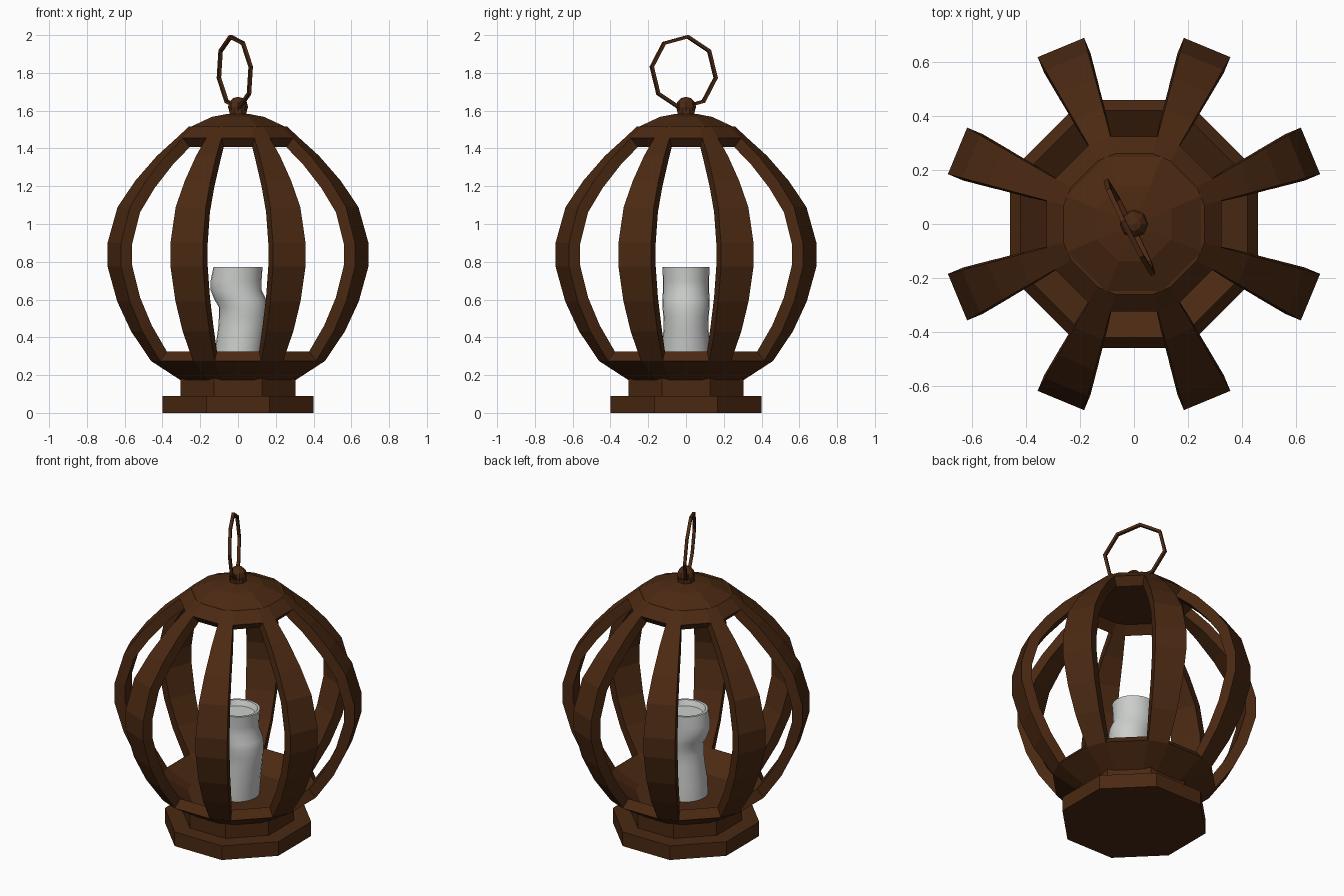
import bpy, bmesh, math
from mathutils import Vector, Matrix

if "Cube" in bpy.data.objects:
    bpy.data.objects.remove(bpy.data.objects["Cube"])


def material(name, rgb):
    m = bpy.data.materials.new(name)
    m.diffuse_color = (*rgb, 1)
    m.use_nodes = True
    m.node_tree.nodes["Principled BSDF"].inputs["Base Color"].default_value = m.diffuse_color
    return m


BROWN = material("dark_brown", (0.07, 0.022, 0.006))
WAX = material("pale_wax", (0.6, 0.615, 0.6))


def finish(name, bm, mat):
    me = bpy.data.meshes.new(name)
    bm.normal_update()
    bm.to_mesh(me)
    bm.free()
    me.materials.append(mat)
    ob = bpy.data.objects.new(name, me)
    bpy.context.collection.objects.link(ob)
    return ob


def skin(rings, keep=lambda row, col: True):
    """Bridge stacked closed rings (bottom to top) and cap both ends."""
    bm = bmesh.new()
    vs = [[bm.verts.new(p) for p in ring] for ring in rings]
    n = len(vs[0])
    for r in range(len(vs) - 1):
        for c in range(n):
            d = (c + 1) % n
            if keep(r, c):
                bm.faces.new((vs[r][c], vs[r][d], vs[r + 1][d], vs[r + 1][c]))
    bm.faces.new(vs[0][::-1])
    bm.faces.new(vs[-1])
    return bm


def ring_at(r, z, angles):
    return [(r * math.cos(a), r * math.sin(a), z) for a in angles]


OCT = [math.radians(22.5 + 45 * k) for k in range(8)]
C = math.cos(math.radians(22.5))  # apothem to corner radius


def octagon(name, profile):
    return finish(name, skin([ring_at(r, z, OCT) for r, z in profile]), BROWN)


# plinth: two octagonal steps
octagon("base_plate", [(.4 / C, 0), (.4 / C, .09)])
octagon("base_step", [(.305 / C, .09), (.305 / C, .19)])

# round cage: wide window panels and narrow ribs alternate, windows left open
angles = [math.radians(45 * k + o) for k in range(8) for o in (15, 30)]
profile = [(.31, .17), (.477, .275), (.586, .432), (.662, .59), (.715, .775),
           (.715, .90), (.66, 1.09), (.562, 1.23), (.445, 1.36), (.337, 1.455),
           (.27, 1.515)]
last = len(profile) - 2
cage = finish("cage", skin([ring_at(r, z, angles) for r, z in profile],
                           lambda row, col: col % 2 == 0 or row in (0, last)), BROWN)
sol = cage.modifiers.new("thickness", 'SOLIDIFY')
sol.thickness = .063
sol.offset = -1
sol.use_even_offset = True

# roof cap and finial
octagon("roof_cap", [(.27, 1.48), (.27, 1.515), (.15, 1.567), (.06, 1.583)])
octagon("finial_neck", [(.05, 1.57), (.05, 1.605), (.035, 1.61)])
bm = bmesh.new()
bmesh.ops.create_uvsphere(bm, u_segments=8, v_segments=6, radius=.053,
                          matrix=Matrix.Translation((0, 0, 1.62)))
finish("finial_ball", bm, BROWN)

# tilted eight-sided hanging ring
u = Vector((-.023, .022, .194)).normalized()
v = Vector((-.088, .177, -.031))
v = (v - u * v.dot(u)).normalized()
w = u.cross(v)
centre = Vector((-.017, -.012, 1.803))
bm = bmesh.new()
loops = []
for i in range(8):
    a = i * math.pi / 4
    d = u * math.cos(a) + v * math.sin(a)
    loops.append([bm.verts.new(centre + d * (.191 + s * .009) + w * (t * .009))
                  for s, t in ((1, 1), (-1, 1), (-1, -1), (1, -1))])
for i in range(8):
    p, q = loops[i], loops[(i + 1) % 8]
    for j in range(4):
        k = (j + 1) % 4
        bm.faces.new((p[j], p[k], q[k], q[j]))
bmesh.ops.recalc_face_normals(bm, faces=bm.faces)
finish("hanging_ring", bm, BROWN)

# wobbly candle with a dished top: z, centre x, half width x, half width y
sections = [(.225, -.002, .125, .13), (.33, .005, .127, .13), (.45, .022, .127, .118),
            (.51, .027, .128, .12), (.56, .027, .128, .125), (.60, .012, .137, .125),
            (.65, -.01, .135, .122), (.70, -.01, .135, .122), (.772, 0, .13, .125),
            (.772, 0, .115, .11), (.74, 0, .10, .095)]
circ = [2 * math.pi * k / 24 for k in range(24)]
candle = finish("candle", skin([[(cx + rx * math.cos(a), ry * math.sin(a), z) for a in circ]
                                for z, cx, rx, ry in sections]), WAX)
bpy.context.view_layer.objects.active = candle
candle.select_set(True)
bpy.ops.object.shade_smooth_by_angle(angle=math.radians(40))
